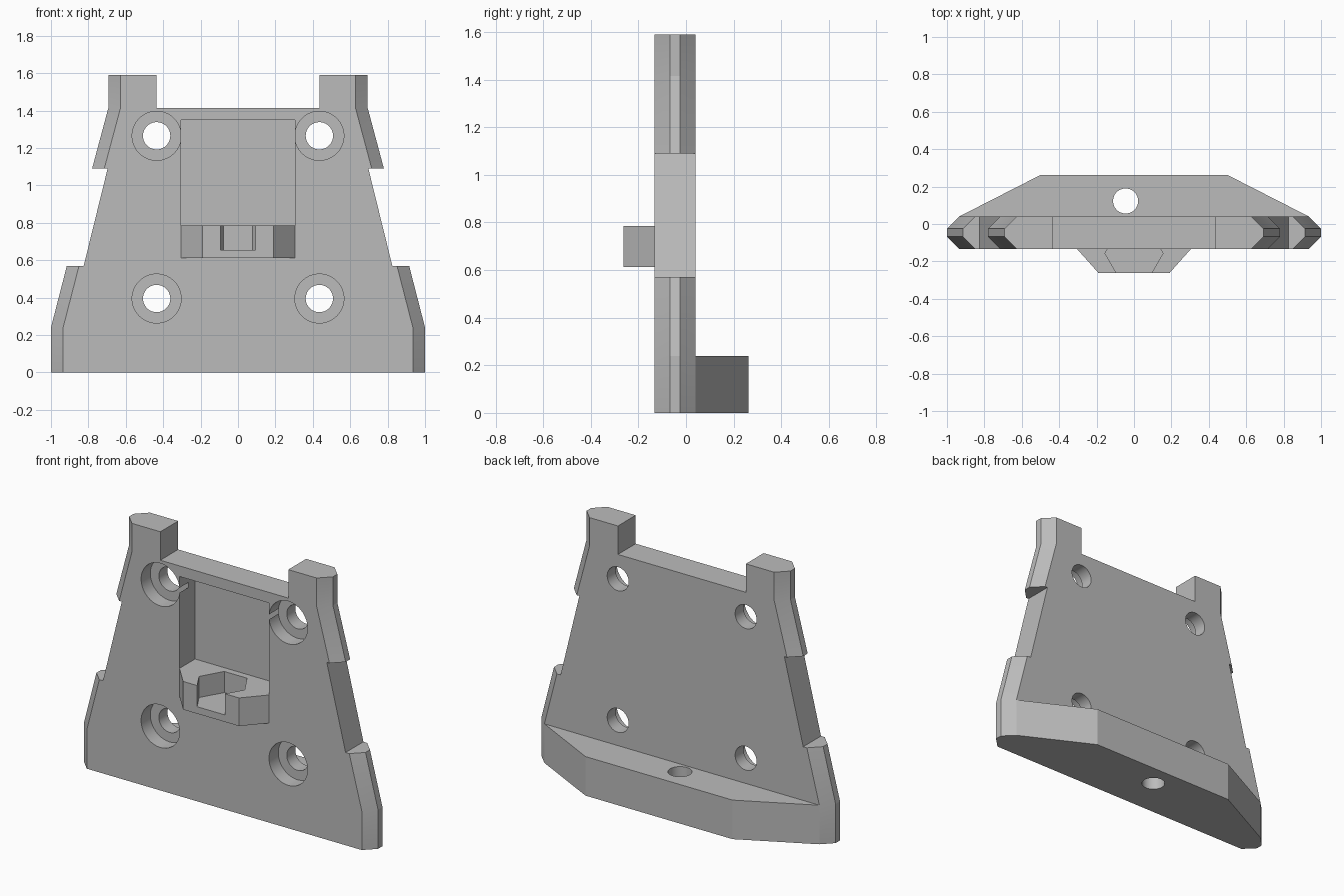
import bpy
import bmesh
from mathutils import Vector

cube = bpy.data.objects.get("Cube")
if cube:
    bpy.data.objects.remove(cube)

grey = bpy.data.materials.new("light grey")
grey.use_nodes = True
colour = (0.5, 0.5, 0.5, 1)
grey.diffuse_color = colour
grey.node_tree.nodes["Principled BSDF"].inputs["Base Color"].default_value = colour

FRONT, BACK = -0.133, 0.04      # plate faces
CHAMFER = 0.065
HEX_RADIUS = 0.155


def loft(name, rings):
    """Closed solid through rings that have equal point counts."""
    bm = bmesh.new()
    loops = [[bm.verts.new(p) for p in ring] for ring in rings]
    n = len(loops[0])
    for a, b in zip(loops, loops[1:]):
        for i in range(n):
            j = (i + 1) % n
            bm.faces.new((a[i], a[j], b[j], b[i]))
    bm.faces.new(loops[0][::-1])
    bm.faces.new(loops[-1])
    bmesh.ops.recalc_face_normals(bm, faces=bm.faces)
    mesh = bpy.data.meshes.new(name)
    bm.to_mesh(mesh)
    bm.free()
    mesh.materials.append(grey)
    obj = bpy.data.objects.new(name, mesh)
    bpy.context.collection.objects.link(obj)
    return obj


def prism(name, half, z0, z1):
    """Upright prism, plan mirrored across x = 0."""
    plan = half + [(-x, y) for x, y in reversed(half)]
    return loft(name, [[Vector((x, y, z)) for x, y in plan] for z in (z0, z1)])


def cylinder(name, radius, depth, location, along_y=False):
    bpy.ops.mesh.primitive_cylinder_add(
        vertices=64, radius=radius, depth=depth, location=location,
        rotation=(1.5707963 if along_y else 0, 0, 0))
    obj = bpy.context.object
    obj.name = name
    obj.data.materials.append(grey)
    return obj


def combine(target, tool, operation):
    """Apply a boolean and discard the tool."""
    mod = target.modifiers.new("combine", 'BOOLEAN')
    mod.operation = operation
    mod.solver = 'EXACT'
    mod.object = tool
    bpy.context.view_layer.objects.active = target
    bpy.ops.object.modifier_apply(modifier=mod.name)
    bpy.data.objects.remove(tool)


# Plate: half outline (x, z, chamfered), lofted front to back
outline = [(1, 0, 1), (1, 0.24, 1), (0.915, 0.57, 1), (0.825, 0.57, 0),
           (0.697, 1.09, 0), (0.78, 1.09, 1), (0.693, 1.415, 1),
           (0.693, 1.59, 1), (0.435, 1.59, 0), (0.435, 1.415, 0)]
rings = []
for y, inset in ((FRONT, CHAMFER), (-0.068, 0), (-0.025, 0), (BACK, CHAMFER)):
    half = [(x - inset * c, z) for x, z, c in outline]
    full = half + [(-x, z) for x, z in reversed(half)]
    rings.append([Vector((x, y, z)) for x, z in full])
plate = loft("mounting_plate", rings)

# Rear foot with tapered ends
foot = prism("rear_foot", [(0.935, 0), (0.935, BACK), (0.5, 0.262)], 0, 0.24)
combine(plate, foot, 'UNION')

# Front bracket, trimmed level by the window recess above it
bracket = prism("front_bracket",
                [(0.19, -0.262), (0.305, FRONT), (0.305, -0.05)], 0.612, 0.82)
combine(plate, bracket, 'UNION')
recess = prism("recess_cutter", [(0.305, -0.4), (0.305, 0.018)], 0.785, 1.35)
combine(plate, recess, 'DIFFERENCE')

# Hexagonal nut pocket, open at the front
r, cy = HEX_RADIUS, -0.157
pocket = prism("pocket_cutter",
               [(r / 2, cy - r * 0.866), (r, cy), (r / 2, cy + r * 0.866)],
               0.655, 0.9)
combine(plate, pocket, 'DIFFERENCE')

# Counterbored screw holes
for x in (-0.435, 0.435):
    for z in (0.395, 1.265):
        combine(plate, cylinder("bore", 0.073, 1, (x, 0, z), True), 'DIFFERENCE')
        combine(plate, cylinder("counterbore", 0.131, 0.18, (x, FRONT, z), True),
                'DIFFERENCE')

# Vertical hole through the foot
combine(plate, cylinder("foot_hole", 0.067, 1, (-0.045, 0.123, 0.1)), 'DIFFERENCE')

# Round bores smooth, flat faces crisp
bpy.ops.object.select_all(action='DESELECT')
plate.select_set(True)
bpy.context.view_layer.objects.active = plate
bpy.ops.object.shade_smooth_by_angle(angle=0.2)
